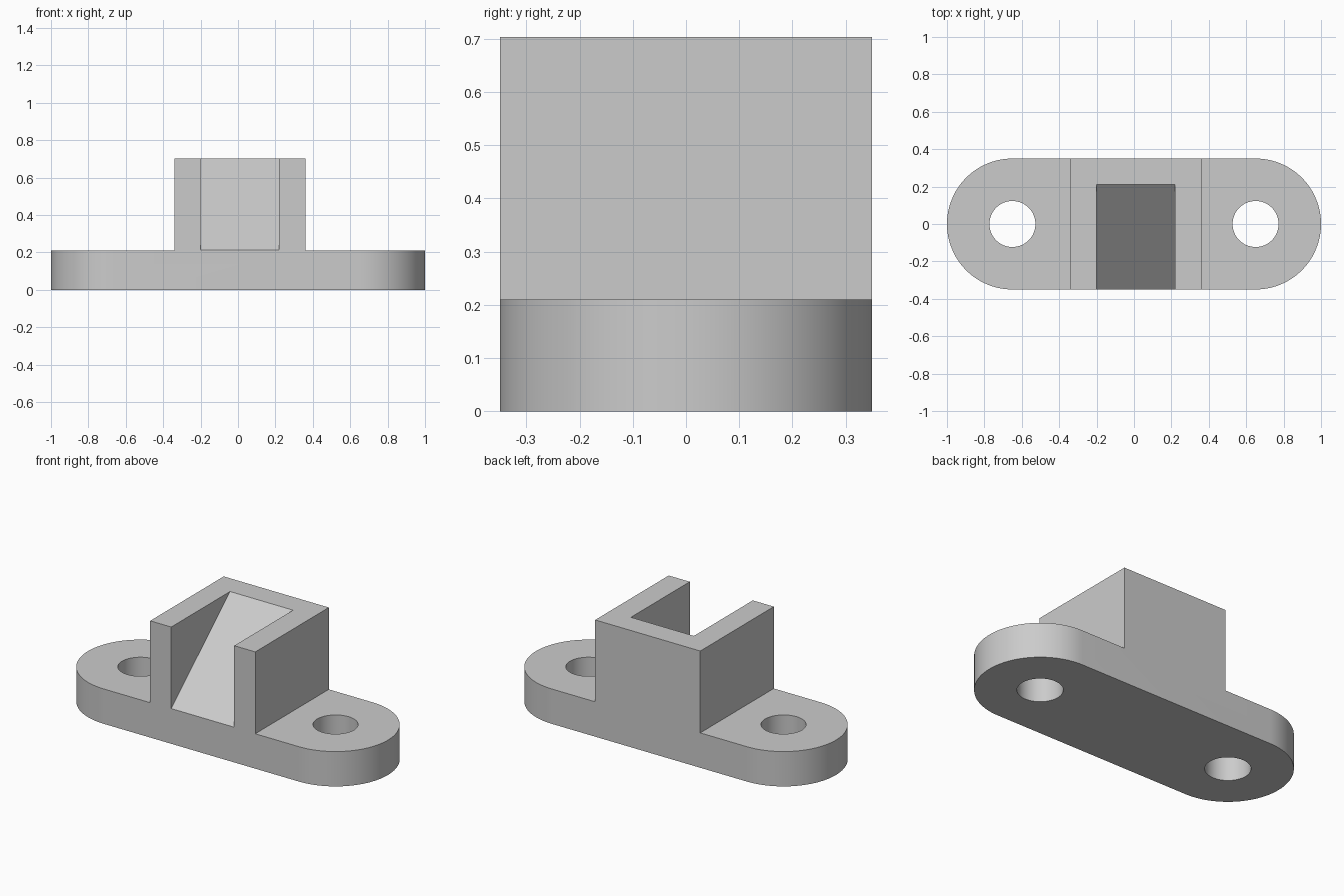
import bpy, bmesh, math
from mathutils import Vector

if "Cube" in bpy.data.objects:
    bpy.data.objects.remove(bpy.data.objects["Cube"])

END_X, HALF_WIDTH = 0.65, 0.35
BASE_TOP, BLOCK_TOP = 0.21, 0.703

grey = bpy.data.materials.new("light grey")
grey.use_nodes = True
colour = (0.6, 0.6, 0.6, 1)
grey.diffuse_color = colour
grey.node_tree.nodes["Principled BSDF"].inputs["Base Color"].default_value = colour


def prism(name, outline, sweep):
    """Closed solid made by sweeping a flat outline along a vector."""
    bm = bmesh.new()
    face = bm.faces.new([bm.verts.new(p) for p in outline])
    moved = bmesh.ops.extrude_face_region(bm, geom=[face], use_keep_orig=True)["geom"]
    bmesh.ops.translate(bm, vec=Vector(sweep),
                        verts=[g for g in moved if isinstance(g, bmesh.types.BMVert)])
    bmesh.ops.recalc_face_normals(bm, faces=bm.faces)
    mesh = bpy.data.meshes.new(name)
    bm.to_mesh(mesh)
    bm.free()
    mesh.materials.append(grey)
    obj = bpy.data.objects.new(name, mesh)
    bpy.context.collection.objects.link(obj)
    return obj


def arc(cx, radius, start, sweep, steps, z):
    angles = [start + sweep * i / steps for i in range(steps + 1)]
    return [(cx + radius * math.cos(a), radius * math.sin(a), z) for a in angles]


def combine(target, tool, operation):
    mod = target.modifiers.new(operation.lower(), "BOOLEAN")
    mod.operation, mod.solver, mod.object = operation, "EXACT", tool
    bpy.context.view_layer.objects.active = target
    bpy.ops.object.modifier_apply(modifier=mod.name)
    bpy.data.objects.remove(tool)


# Flange and raised block as one stepped section
section = [(-1.1, 0), (1.1, 0), (1.1, BASE_TOP), (0.36, BASE_TOP), (0.36, BLOCK_TOP),
           (-0.34, BLOCK_TOP), (-0.34, BASE_TOP), (-1.1, BASE_TOP)]
bracket = prism("mounting_bracket", [(x, -0.5, z) for x, z in section], (0, 1, 0))

# Rounded ends
stadium = (arc(END_X, HALF_WIDTH, -math.pi / 2, math.pi, 48, -0.1)
           + arc(-END_X, HALF_WIDTH, math.pi / 2, math.pi, 48, -0.1))
combine(bracket, prism("outline_tool", stadium, (0, 0, 1)), "INTERSECT")

# Bolt holes
for side in (-1, 1):
    ring = arc(side * END_X, 0.123, 0, math.tau, 64, -0.1)[:-1]
    combine(bracket, prism("hole_tool", ring, (0, 0, 0.5)), "DIFFERENCE")

# Sloping slot, open at the front and top
low, high = Vector((-HALF_WIDTH, BASE_TOP + 0.002)), Vector((0.21, BLOCK_TOP))
step = (high - low) * 0.2
a, b = low - step, high + step
wedge = [(-0.20, a.x, a.y), (-0.20, b.x, b.y), (-0.20, a.x, b.y)]
combine(bracket, prism("slot_tool", wedge, (0.42, 0, 0)), "DIFFERENCE")

# Smooth round walls, crisp edges
bpy.ops.object.select_all(action="DESELECT")
bracket.select_set(True)
bpy.context.view_layer.objects.active = bracket
bpy.ops.object.shade_smooth_by_angle(angle=math.radians(30))
